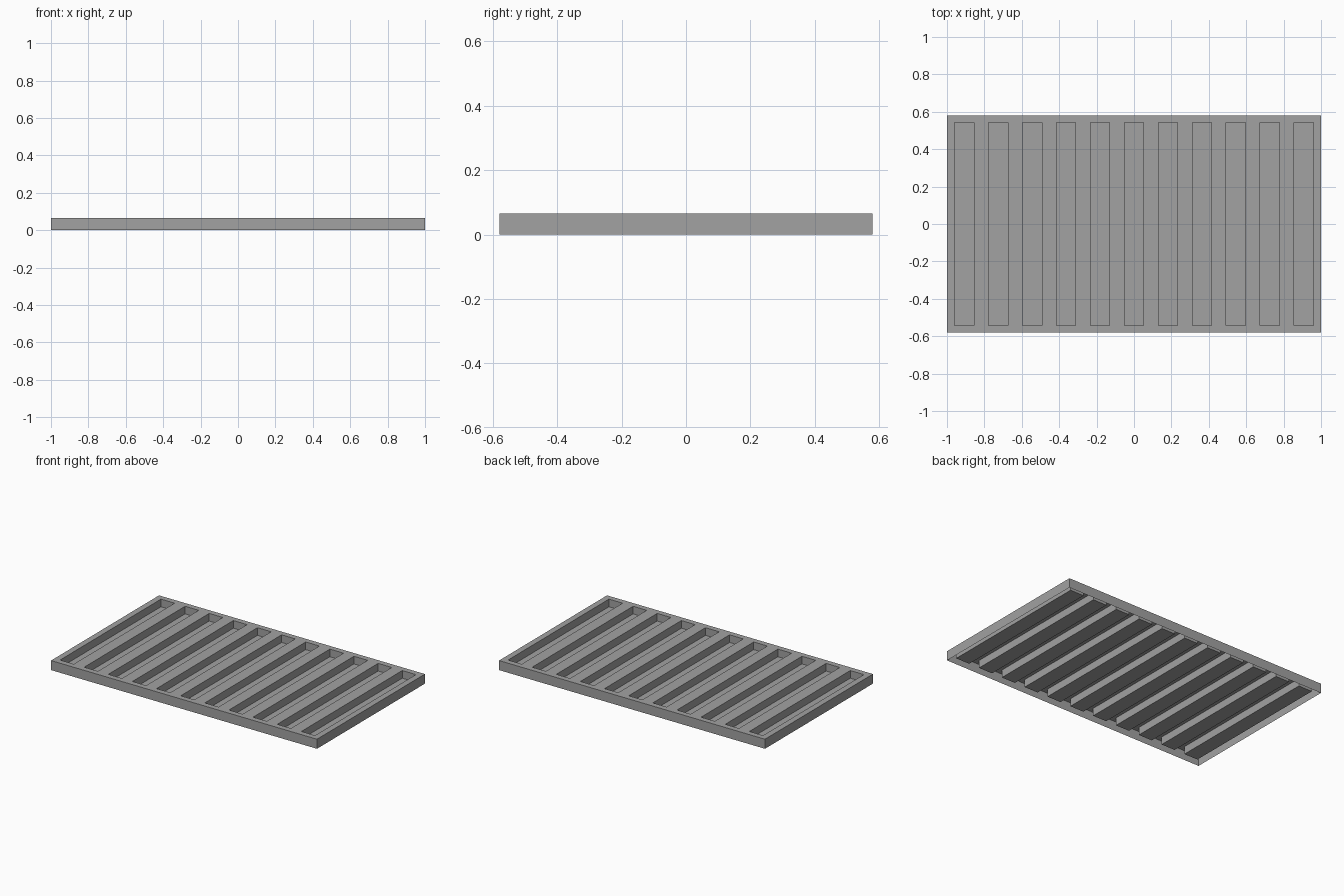
import bpy
import bmesh

cube = bpy.data.objects.get("Cube")
if cube:
    bpy.data.objects.remove(cube, do_unlink=True)

# Overall tray size
HALF_X, HALF_Y, HEIGHT = 1.0, 0.58, 0.065
# Slot layout
SLOTS, PITCH, SLOT_WIDTH = 11, 0.1815, 0.103
SLOT_HALF_Y, FLOOR_Z = 0.542, 0.013

grey = bpy.data.materials.new("mid_grey")
grey.use_nodes = True
colour = (0.36, 0.36, 0.36, 1)
grey.diffuse_color = colour
grey.node_tree.nodes["Principled BSDF"].inputs["Base Color"].default_value = colour

bm = bmesh.new()


def flat(x0, x1, y0, y1, z):
    """Horizontal rectangle facing up."""
    corners = ((x0, y0), (x1, y0), (x1, y1), (x0, y1))
    return bm.faces.new([bm.verts.new((x, y, z)) for x, y in corners])


def walls(x0, x1, y0, y1, low, high, inward=False):
    """Four upright sides around a rectangle."""
    ring = [(x0, y0), (x1, y0), (x1, y1), (x0, y1)]
    if inward:
        ring.reverse()
    for a, b in zip(ring, ring[1:] + ring[:1]):
        bm.faces.new([bm.verts.new(p) for p in
                      ((*a, low), (*b, low), (*b, high), (*a, high))])


# Outer rim, open underneath
walls(-HALF_X, HALF_X, -HALF_Y, HALF_Y, 0, HEIGHT)

# Sunken slots, each with a floor and four sides
edges = [-HALF_X]
for i in range(SLOTS):
    middle = (i - (SLOTS - 1) / 2) * PITCH
    x0, x1 = middle - SLOT_WIDTH / 2, middle + SLOT_WIDTH / 2
    edges += [x0, x1]
    flat(x0, x1, -SLOT_HALF_Y, SLOT_HALF_Y, FLOOR_Z)
    walls(x0, x1, -SLOT_HALF_Y, SLOT_HALF_Y, FLOOR_Z, HEIGHT, inward=True)
edges.append(HALF_X)

# Top sheet: ribs between the slots and a border at both ends
for i, (x0, x1) in enumerate(zip(edges, edges[1:])):
    flat(x0, x1, -HALF_Y, -SLOT_HALF_Y, HEIGHT)
    flat(x0, x1, SLOT_HALF_Y, HALF_Y, HEIGHT)
    if i % 2 == 0:
        flat(x0, x1, -SLOT_HALF_Y, SLOT_HALF_Y, HEIGHT)

bmesh.ops.remove_doubles(bm, verts=bm.verts, dist=0.0001)
mesh = bpy.data.meshes.new("slotted_tray")
bm.to_mesh(mesh)
bm.free()
mesh.materials.append(grey)
tray = bpy.data.objects.new("slotted_tray", mesh)
bpy.context.collection.objects.link(tray)
